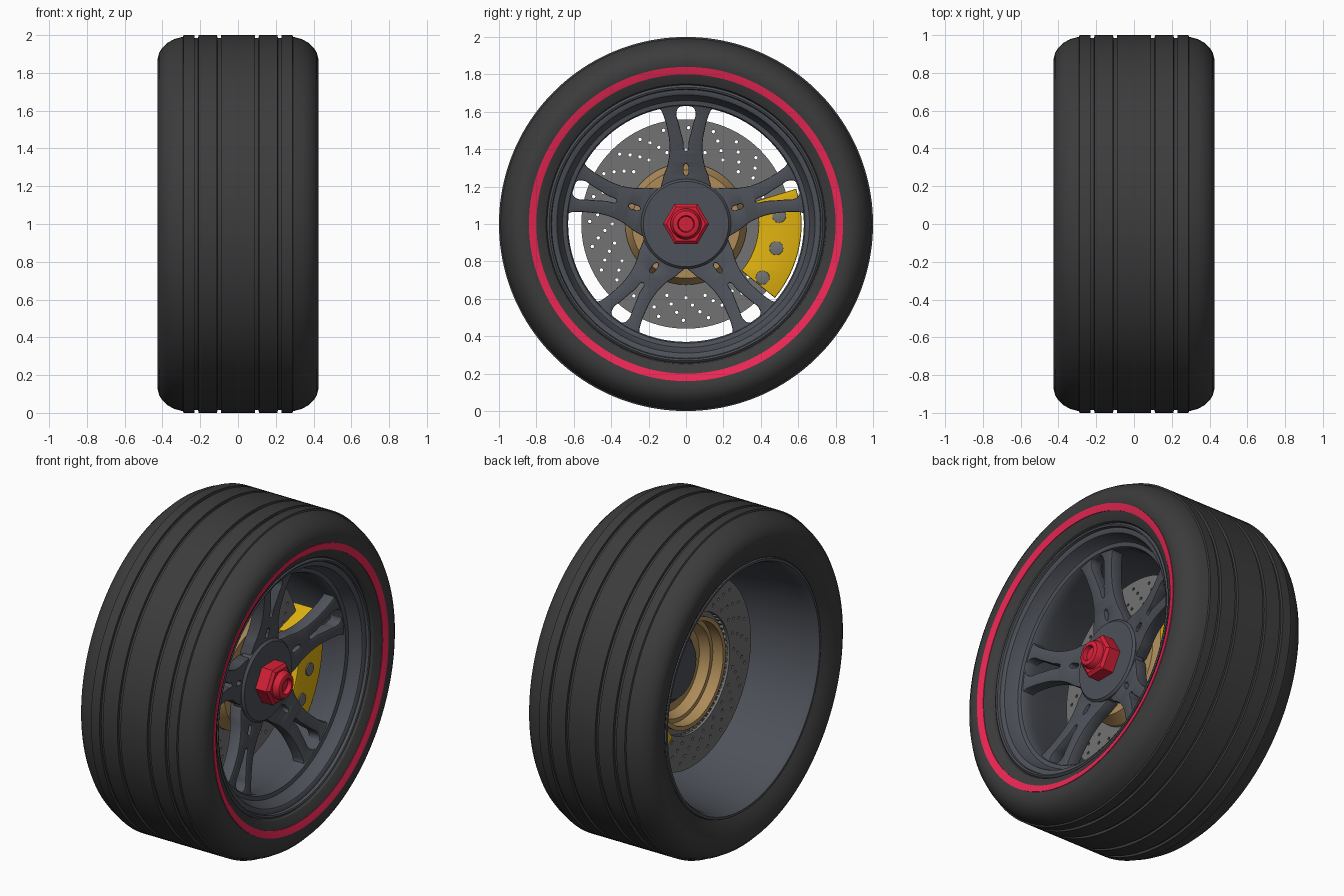
import bpy, bmesh
from math import sin, cos, pi, radians
from mathutils import Matrix

if "Cube" in bpy.data.objects:
    bpy.data.objects.remove(bpy.data.objects["Cube"])


def material(name, rgb):
    m = bpy.data.materials.new(name)
    m.diffuse_color = (*rgb, 1)
    m.use_nodes = True
    m.node_tree.nodes["Principled BSDF"].inputs["Base Color"].default_value = m.diffuse_color
    return m


RUBBER = material("rubber", (0.045, 0.045, 0.046))
ALLOY = material("dark_alloy", (0.075, 0.082, 0.098))
RED = material("red_stripe", (0.85, 0.02, 0.09))
NUT_RED = material("nut_red", (0.68, 0.015, 0.04))
STEEL = material("steel", (0.17, 0.17, 0.17))
GOLD = material("bronze", (0.42, 0.26, 0.10))
YELLOW = material("caliper_yellow", (0.75, 0.45, 0.005))


def place(name, mesh, mat=None, angle=0):
    """Add an object on the wheel axis, turned about x."""
    ob = bpy.data.objects.new(name, mesh)
    bpy.context.collection.objects.link(ob)
    ob.location.z = 1
    ob.rotation_euler.x = radians(angle)
    if mat and not mesh.materials:
        mesh.materials.append(mat)
    return ob


def finish(bm, name):
    bmesh.ops.remove_doubles(bm, verts=bm.verts, dist=1e-5)
    bmesh.ops.recalc_face_normals(bm, faces=bm.faces)
    me = bpy.data.meshes.new(name)
    bm.to_mesh(me)
    bm.free()
    me.shade_smooth()
    me.set_sharp_from_angle(angle=radians(32))
    return me


def lathe(name, profile, mat, n=128):
    """Spin a closed (x, radius) profile round the x axis."""
    bm = bmesh.new()
    rings = [[bm.verts.new((x, r * cos(2 * pi * i / n), r * sin(2 * pi * i / n)))
              for x, r in profile] for i in range(n)]
    k = len(profile)
    for i in range(n):
        a, b = rings[i], rings[(i + 1) % n]
        for j in range(k):
            q = (j + 1) % k
            if profile[j][1] or profile[q][1]:
                bm.faces.new((a[j], a[q], b[q], b[j]))
    return place(name, finish(bm, name), mat)


def plate(name, loops, x0, x1, bevel=0.0, slope=0.0, pivot=0.0, smooth=False):
    """Filled outline with holes in the wheel plane, extruded from x0 to x1."""
    cu = bpy.data.curves.new(name, 'CURVE')
    cu.dimensions, cu.fill_mode = '2D', 'BOTH'
    cu.extrude, cu.bevel_depth, cu.bevel_resolution = (x1 - x0) / 2 - bevel, bevel, 1
    cu.resolution_u = 8
    for loop in loops:
        sp = cu.splines.new('BEZIER' if smooth else 'POLY')
        pts = sp.bezier_points if smooth else sp.points
        pts.add(len(loop) - 1)
        for p, (u, v) in zip(pts, loop):
            if smooth:
                p.co = (u, v, 0)
                p.handle_left_type = p.handle_right_type = 'AUTO'
            else:
                p.co = (u, v, 0, 1)
        sp.use_cyclic_u = True
    tmp = bpy.data.objects.new(name + "_curve", cu)
    bpy.context.collection.objects.link(tmp)
    dg = bpy.context.evaluated_depsgraph_get()
    src = bpy.data.meshes.new_from_object(tmp.evaluated_get(dg))
    bm = bmesh.new()
    bm.from_mesh(src)
    bpy.data.objects.remove(tmp)
    mid = (x0 + x1) / 2
    for vert in bm.verts:
        u, v, w = vert.co
        vert.co = (mid + w + slope * (v - pivot), u, v)
    return finish(bm, name)


def circle(r, n, cu=0.0, cv=0.0):
    return [(cu + r * cos(2 * pi * i / n), cv + r * sin(2 * pi * i / n)) for i in range(n)]


def mirrored(half):
    """Close a half outline by mirroring it in u."""
    return half + [(-u, v) for u, v in reversed(half) if u]


# tyre: rounded shoulders and four circumferential grooves
side = [(.345, .73), (.385, .75), (.405, .785), (.416, .82), (.423, .85), (.425, .875),
        (.418, .905), (.402, .932), (.375, .958), (.34, .978), (.292, .991), (.288, 1.0)]
tread = []
for g in (.22, .10):
    tread += [(g + .011, 1.0), (g + .009, .986), (g - .009, .986), (g - .011, 1.0)]
half = side + tread
lathe("tyre", half + [(-x, r) for x, r in reversed(half)], RUBBER, 160)

# red sidewall stripe
lathe("sidewall_stripe", [(.405, .80), (.413, .80), (.4195, .82), (.4245, .84), (.41, .84)], RED, 160)

# rim: deep barrel with stepped outer lip
lathe("rim", [(-.37, .75), (-.388, .742), (-.388, .728), (-.365, .715), (-.33, .71), (-.2, .695),
              (-.05, .672), (.08, .648), (.16, .635), (.21, .63), (.265, .63), (.277, .637),
              (.282, .66), (.295, .668), (.33, .682), (.352, .69), (.358, .70), (.36, .718),
              (.376, .722), (.380, .731), (.372, .742), (.355, .75), (.32, .745), (.29, .715),
              (.1, .69), (-.2, .72), (-.33, .74)], ALLOY)

# five split spokes, sloping outward to the rim
outline = mirrored([(0, .15), (.12, .17), (.118, .24), (.092, .32), (.082, .41), (.095, .51),
                    (.122, .60), (.145, .645), (.08, .652), (0, .655)])
gap = mirrored([(0, .385), (.022, .45), (.045, .54), (.057, .59), (.042, .628), (0, .638)])
slot = mirrored([(0, .253), (.017, .268), (.018, .29), (.017, .312), (0, .327)])
spoke = plate("spoke", [outline, gap[::-1], slot[::-1]], .115, .19, .006, .21, .24, True)
for i in range(5):
    place(f"spoke_{i + 1}", spoke, ALLOY, 72 * i)

# hub disc
lathe("hub", [(.05, 0), (.05, .17), (.10, .215), (.13, .24), (.19, .24), (.203, .228), (.203, 0)], ALLOY)

# centre-lock nut: hexagon, collar and recessed end
lathe("wheel_nut", [(.19, 0), (.19, .123), (.275, .123), (.29, .105), (.29, 0)], NUT_RED, 6)
lathe("nut_collar", [(.28, 0), (.28, .085), (.305, .08), (.325, .07), (.33, .06), (.33, .045),
                     (.305, .04), (.305, 0)], NUT_RED, 48)

# vented brake disc: two drilled plates joined by vanes
holes = []
for i in range(24):
    for j, r in enumerate((.395, .435, .475, .515)):
        a = 2 * pi * i / 24 + radians(4.5 * j)
        holes.append(circle(.0095, 8, r * cos(a), r * sin(a))[::-1])
for name, inner, x in (("outer", .325, .0), ("inner", .355, -.045)):
    place(f"brake_disc_{name}", plate(name + "_disc", [circle(.56, 96), circle(inner, 96)[::-1]] + holes,
                                      x, x + .016), STEEL)
bm = bmesh.new()
for i in range(60):
    m = (Matrix.Rotation(2 * pi * i / 60, 4, 'X') @ Matrix.Translation((-.0145, .368, 0))
         @ Matrix.Diagonal((.031, .026, .012, 1)))
    bmesh.ops.create_cube(bm, size=1, matrix=m)
place("disc_vanes", finish(bm, "vanes"), STEEL)

# bronze disc bell, open at the back
lathe("disc_bell", [(-.04, .30), (-.04, .325), (.045, .325), (.06, .315), (.11, .29), (.11, .11),
                    (.085, .11), (.085, .25), (.05, .27), (.03, .275), (.03, .30)], GOLD, 96)

# brake caliper wrapped over the disc
arc = [radians(-39 + 56 * i / 20) for i in range(21)]
body = [(.61 * cos(a), .61 * sin(a)) for a in arc] + [(.395 * cos(a), .395 * sin(a)) for a in reversed(arc)]
place("brake_caliper", plate("caliper", [body], -.12, .14, .008), YELLOW)

# caliper piston caps
for i, a in enumerate((-35, -15, 5)):
    a = radians(a)
    place(f"piston_cap_{i + 1}", plate("cap", [circle(.034, 24, .5 * cos(a), .5 * sin(a))],
                                       .12, .148, .003), STEEL)
